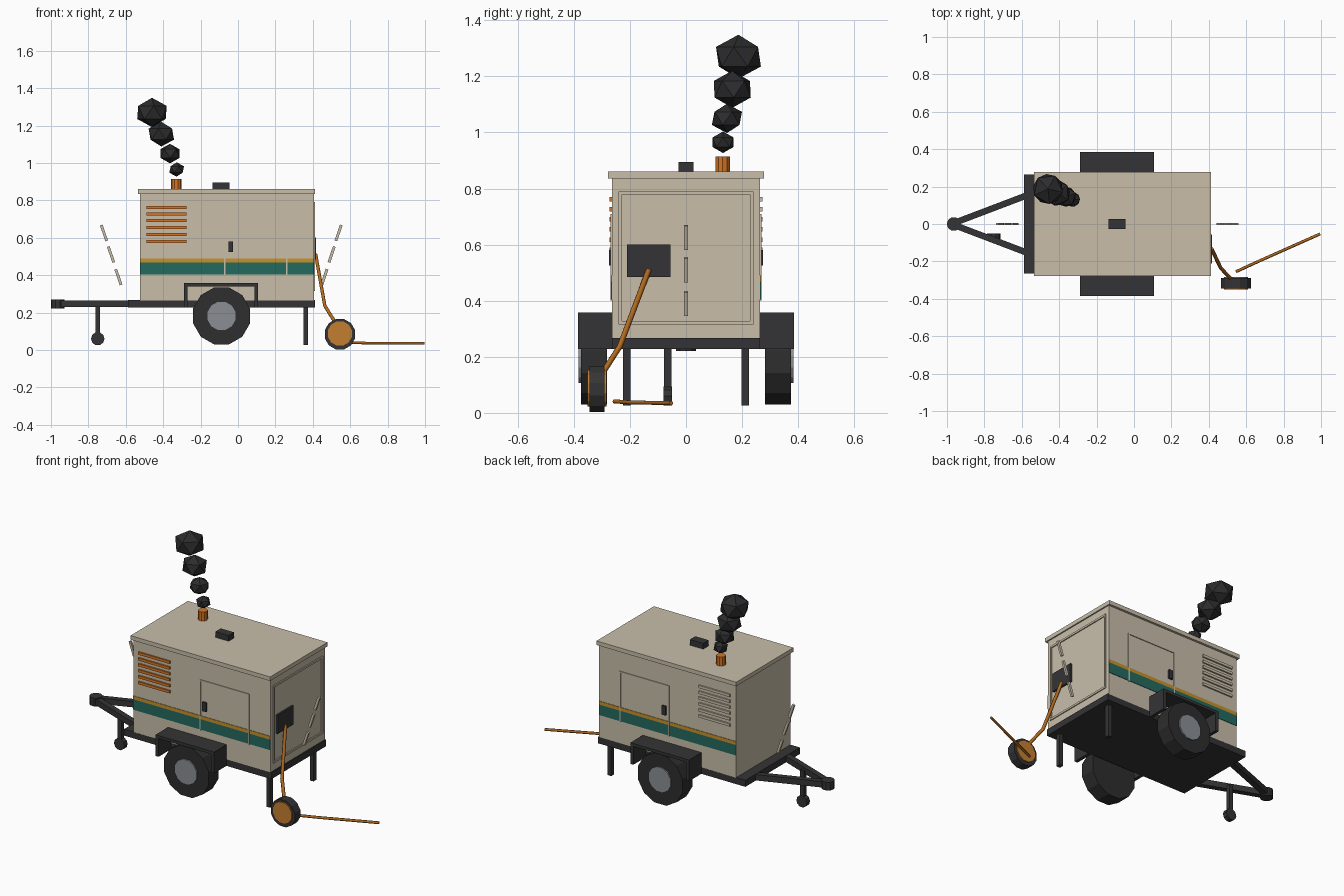
import bpy, bmesh, math
from mathutils import Vector, Matrix

if "Cube" in bpy.data.objects:
    bpy.data.objects.remove(bpy.data.objects["Cube"])


def mat(name, r, g, b):
    m = bpy.data.materials.new(name)
    lin = [((c / 255 + 0.055) / 1.055) ** 2.4 for c in (r, g, b)]
    m.diffuse_color = (*lin, 1)
    m.use_nodes = True
    m.node_tree.nodes["Principled BSDF"].inputs["Base Color"].default_value = m.diffuse_color
    return m


BEIGE = mat("beige_paint", 200, 190, 170)
DARK = mat("dark_steel", 52, 52, 54)
TYRE = mat("tyre_rubber", 46, 46, 47)
SMOKE = mat("smoke_black", 44, 44, 46)
GREY = mat("hub_grey", 138, 143, 148)
TEAL = mat("teal_stripe", 36, 106, 95)
GOLD = mat("gold_stripe", 198, 146, 44)
ORANGE = mat("hot_orange", 214, 116, 34)
CABLE = mat("cable_brown", 176, 106, 32)
REEL = mat("reel_orange", 196, 126, 48)


def finish(name, bm, m):
    me = bpy.data.meshes.new(name)
    bm.to_mesh(me)
    bm.free()
    me.materials.append(m)
    ob = bpy.data.objects.new(name, me)
    bpy.context.collection.objects.link(ob)
    return ob


def boxes(name, m, *bounds):
    """One object from boxes given as (x0, x1, y0, y1, z0, z1)."""
    bm = bmesh.new()
    for x0, x1, y0, y1, z0, z1 in bounds:
        mx = Matrix.Translation(((x0 + x1) / 2, (y0 + y1) / 2, (z0 + z1) / 2))
        mx = mx @ Matrix.Diagonal((x1 - x0, abs(y1 - y0), z1 - z0, 1))
        bmesh.ops.create_cube(bm, size=1, matrix=mx)
    return finish(name, bm, m)


def bar(name, m, a, b, w, d):
    """Rectangular bar from a to b; w is in the horizontal direction across it."""
    a, b = Vector(a), Vector(b)
    zx = (b - a).normalized()
    side = zx.cross(Vector((0, 0, 1))).normalized()
    up = side.cross(zx)
    rot = Matrix((side, up, zx)).transposed().to_4x4()
    bm = bmesh.new()
    bmesh.ops.create_cube(bm, size=1, matrix=Matrix.Translation((a + b) / 2) @ rot
                          @ Matrix.Diagonal((w, d, (b - a).length, 1)))
    return finish(name, bm, m)


def cyl(name, m, centre, r, depth, seg=12, axis='Z'):
    bm = bmesh.new()
    rot = Matrix.Rotation(math.pi / 2, 4, 'X') if axis == 'Y' else Matrix()
    bmesh.ops.create_cone(bm, cap_ends=True, segments=seg, radius1=r, radius2=r, depth=depth,
                          matrix=Matrix.Translation(centre) @ rot
                          @ Matrix.Rotation(math.pi / seg, 4, 'Z'))
    return finish(name, bm, m)


def tube(name, m, pts, r):
    cu = bpy.data.curves.new(name, 'CURVE')
    cu.dimensions = '3D'
    cu.bevel_depth = r
    cu.bevel_resolution = 1
    cu.use_fill_caps = True
    sp = cu.splines.new('POLY')
    sp.points.add(len(pts) - 1)
    for p, c in zip(sp.points, pts):
        p.co = (*c, 1)
    cu.materials.append(m)
    ob = bpy.data.objects.new(name, cu)
    bpy.context.collection.objects.link(ob)


# Housing, roof and chassis
boxes("housing", BEIGE, (-.525, .405, -.264, .264, .265, .835))
boxes("roof", BEIGE, (-.535, .413, -.278, .278, .835, .86))
boxes("chassis", DARK, (-.588, .412, -.264, .264, .227, .267))
boxes("roof_lifting_block", DARK, (-.135, -.045, -.026, .026, .86, .895))

# Parts repeated on both long sides
for s, side in ((-1, "front"), (1, "back")):
    def y(a, b):
        return (min(s * a, s * b), max(s * a, s * b))
    boxes(side + "_teal_stripe", TEAL, (-.525, .405, *y(.26, .267), .404, .468))
    boxes(side + "_gold_stripe", GOLD, (-.525, .405, *y(.26, .267), .468, .489))
    boxes(side + "_louvres", ORANGE if s < 0 else BEIGE,
          *[(-.488, -.275, *y(.26, .273), z - .008, z + .008)
            for z in (.762, .726, .691, .655, .618, .581)])
    # Door outline and handle
    boxes(side + "_door_outline", BEIGE,
          (-.074, -.066, *y(.26, .269), .40, .71), (.256, .264, *y(.26, .269), .40, .71),
          (-.066, .256, *y(.26, .269), .702, .71))
    boxes(side + "_door_handle", DARK, (-.052, -.026, *y(.26, .275), .525, .58))
    # Wheel, hub and fender
    cyl(side + "_tyre", TYRE, (-.088, s * .328, .182), .157, .094, 12, 'Y')
    cyl(side + "_hub", GREY, (-.088, s * .335, .182), .078, .096, 12, 'Y')
    boxes(side + "_fender", DARK, (-.29, .108, *y(.262, .385), .34, .358),
          (-.29, -.27, *y(.262, .385), .228, .34), (.088, .108, *y(.262, .385), .228, .34))
    # Drawbar arm and support leg
    bar(side + "_drawbar_arm", DARK, (-.56, s * .158, .247), (-.955, s * .008, .247), .034, .036)
    boxes(side + "_support_leg", DARK, (.35, .375, s * .211 - .014, s * .211 + .014, .027, .23))

# Coupler and jockey wheel
cyl("tow_coupler", DARK, (-.964, 0, .246), .037, .05, 10)
boxes("jockey_post", DARK, (-.763, -.737, -.078, -.052, .08, .25))
cyl("jockey_wheel", DARK, (-.75, -.065, .06), .036, .03, 10, 'Y')

# End panel outline and outlet box
boxes("end_panel_outline", BEIGE,
      (.40, .411, -.24, -.228, .315, .79), (.40, .411, .228, .24, .315, .79),
      (.40, .411, -.228, .228, .778, .79), (.40, .411, -.228, .228, .315, .327))
boxes("outlet_box", DARK, (.40, .417, -.21, -.056, .485, .6))

# Exhaust and smoke puffs
cyl("exhaust_pipe", ORANGE, (-.33, .131, .885), .027, .06, 10)
for i, (x, yy, z, r) in enumerate(((-.328, .132, .965, .044), (-.364, .146, 1.05, .06),
                                   (-.41, .165, 1.154, .076), (-.46, .187, 1.27, .09))):
    bm = bmesh.new()
    bmesh.ops.create_icosphere(bm, subdivisions=1, radius=r,
                               matrix=Matrix.Translation((x, yy, z)) @ Matrix.Diagonal((1, 1, .87, 1))
                               @ Matrix.Rotation(.35 * i, 4, 'Z'))
    finish("smoke_puff_%d" % (i + 1), bm, SMOKE)

# Cable reel and cables
cyl("reel_drum", DARK, (.545, -.317, .084), .084, .054, 12, 'Y')
cyl("reel_disc", REEL, (.545, -.317, .088), .067, .068, 12, 'Y')
tube("outlet_cable", CABLE, [(.415, -.132, .512), (.464, -.236, .237), (.53, -.305, .13)], .01)
tube("ground_cable", CABLE, [(.545, -.255, .041), (.68, -.193, .037), (.995, -.053, .035)], .008)

# Floating vibration dashes at both ends
for side, ends in (("left", ((-.731, .668, -.702, .583), (-.694, .553, -.664, .468),
                             (-.654, .432, -.625, .348))),
                   ("right", ((.552, .668, .523, .583), (.515, .553, .486, .468),
                              (.476, .432, .448, .348)))):
    for i, (x0, z0, x1, z1) in enumerate(ends):
        bar("%s_vibration_dash_%d" % (side, i + 1), BEIGE, (x0, 0, z0), (x1, 0, z1), .013, .015)
